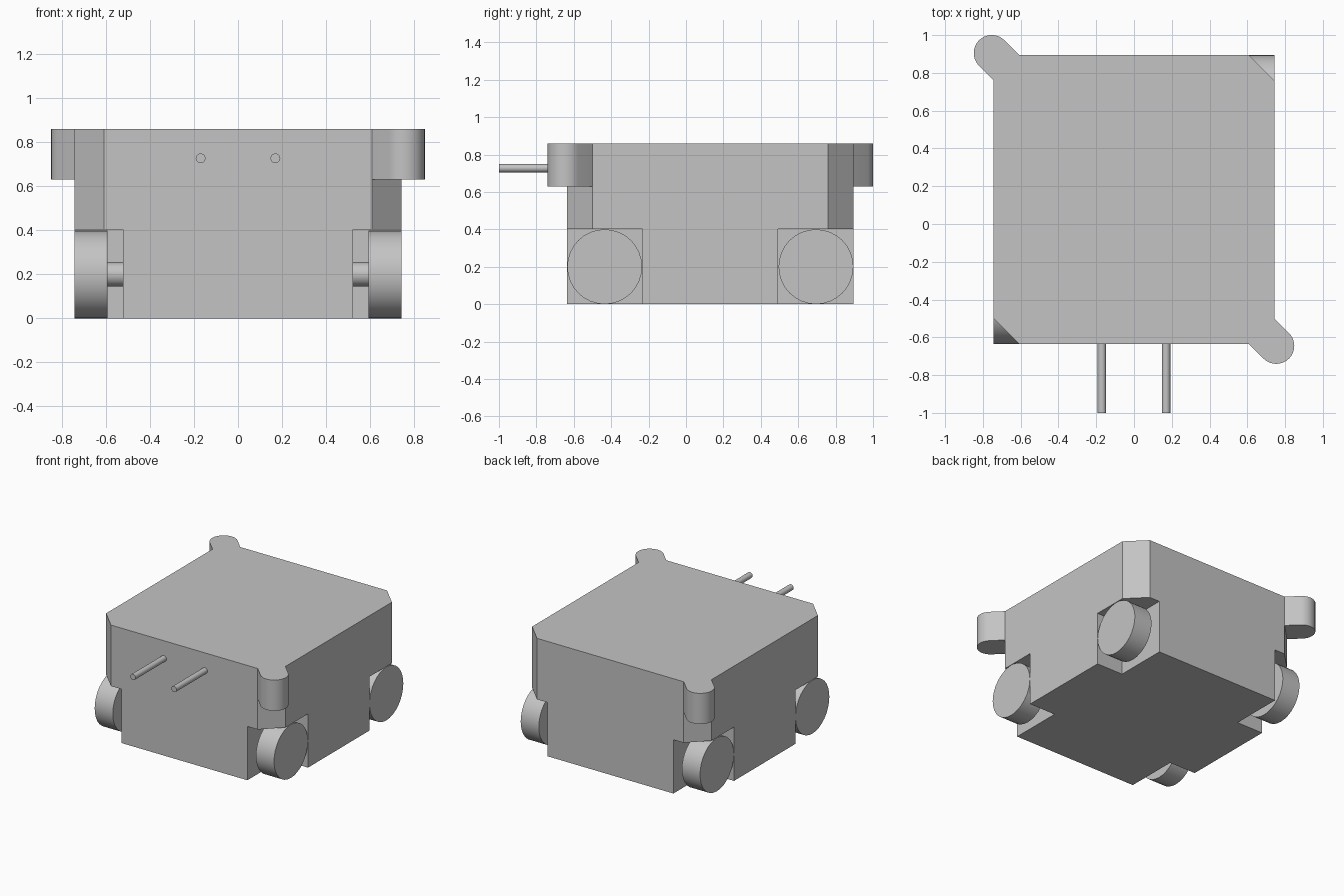
import bpy
import bmesh
import math
from mathutils import Matrix, Vector

old = bpy.data.objects.get("Cube")
if old:
    bpy.data.objects.remove(old, do_unlink=True)

# One plain grey for everything
grey = bpy.data.materials.new("plain grey")
grey.use_nodes = True
GREY = (0.55, 0.55, 0.55, 1)
grey.diffuse_color = GREY
grey.node_tree.nodes["Principled BSDF"].inputs["Base Color"].default_value = GREY

# Main measurements
HALF_X, HALF_Y, MID_Y = 0.743, 0.765, 0.13
HEIGHT, CHAMFER = 0.86, 0.135
WHEEL_R, WHEEL_W, AXLE_R = 0.2, 0.15, 0.055
NOTCH_X, NOTCH_Y, NOTCH_Z = 0.522, 0.402, 0.403
TAB_Z = 0.63


def finish(name, bm, smooth=False):
    bmesh.ops.recalc_face_normals(bm, faces=bm.faces)
    mesh = bpy.data.meshes.new(name)
    bm.to_mesh(mesh)
    bm.free()
    mesh.materials.append(grey)
    ob = bpy.data.objects.new(name, mesh)
    bpy.context.collection.objects.link(ob)
    bpy.ops.object.select_all(action="DESELECT")
    ob.select_set(True)
    bpy.context.view_layer.objects.active = ob
    if smooth:
        bpy.ops.object.shade_smooth_by_angle(angle=math.radians(35))
    return ob


def prism(name, outline, z0, z1, smooth=False):
    bm = bmesh.new()
    base = bm.faces.new([bm.verts.new((x, y, z0)) for x, y in outline])
    top = bmesh.ops.extrude_face_region(bm, geom=[base])["geom"]
    verts = [g for g in top if isinstance(g, bmesh.types.BMVert)]
    bmesh.ops.translate(bm, verts=verts, vec=(0, 0, z1 - z0))
    return finish(name, bm, smooth)


def rod(name, start, end, radius, sides=32):
    a, b = Vector(start), Vector(end)
    turn = (b - a).to_track_quat("Z", "Y").to_matrix().to_4x4()
    bm = bmesh.new()
    bmesh.ops.create_cone(bm, cap_ends=True, segments=sides, radius1=radius, radius2=radius,
                          depth=(b - a).length, matrix=Matrix.Translation((a + b) / 2) @ turn)
    return finish(name, bm, True)


CORNERS = [(1, -1, "front_left"), (-1, -1, "front_right"),
           (1, 1, "back_left"), (-1, 1, "back_right")]

# Body block with cut-off corners
outline = []
for sx, sy in ((1, -1), (1, 1), (-1, 1), (-1, -1)):
    pair = [(sx * (HALF_X - CHAMFER), MID_Y + sy * HALF_Y),
            (sx * HALF_X, MID_Y + sy * (HALF_Y - CHAMFER))]
    outline += pair if sx * sy < 0 else pair[::-1]
body = prism("body", outline, 0, HEIGHT)

# Wheel recesses cut out of the lower corners
bm = bmesh.new()
for sx, sy, _ in CORNERS:
    centre = (sx * (NOTCH_X + 0.25), MID_Y + sy * (HALF_Y - NOTCH_Y + 0.3), NOTCH_Z - 0.3)
    bmesh.ops.create_cube(bm, matrix=Matrix.Translation(centre) @ Matrix.Diagonal((0.5, 0.6, 0.6, 1)))
cutter = finish("wheel_recess_cutter", bm)
cutter.hide_render = True
cut = body.modifiers.new("wheel recesses", "BOOLEAN")
cut.operation, cut.solver, cut.object = "DIFFERENCE", "EXACT", cutter
bpy.context.view_layer.objects.active = body
bpy.ops.object.modifier_apply(modifier=cut.name)
bpy.data.objects.remove(cutter, do_unlink=True)

# Wheels and axles
for sx, sy, place in CORNERS:
    y = MID_Y + sy * (HALF_Y - WHEEL_R)
    inner = HALF_X - WHEEL_W
    rod(place + "_wheel", (sx * inner, y, WHEEL_R), (sx * HALF_X, y, WHEEL_R), WHEEL_R)
    rod(place + "_axle", (sx * NOTCH_X, y, WHEEL_R), (sx * inner, y, WHEEL_R), AXLE_R)

# Rounded corner tabs on one diagonal
TAB_R = CHAMFER / math.sqrt(2)
for sx, sy, place in (CORNERS[0], CORNERS[3]):
    centre = Vector((sx * (HALF_X + 0.01), MID_Y + sy * (HALF_Y + 0.01)))
    facing = math.atan2(sy, sx)
    arc = [centre + TAB_R * Vector((math.cos(facing + t), math.sin(facing + t)))
           for t in (math.pi * (i / 16 - 0.5) for i in range(17))]
    root = [(sx * (HALF_X - CHAMFER), MID_Y + sy * HALF_Y),
            (sx * HALF_X, MID_Y + sy * (HALF_Y - CHAMFER))]
    root.sort(key=lambda p: (Vector(p) - arc[-1]).length)
    prism(place + "_tab", [tuple(p) for p in arc] + root, TAB_Z, HEIGHT, True)

# Twin prongs on the front
for sx, side in ((1, "left"), (-1, "right")):
    rod(side + "_prong", (sx * 0.17, MID_Y - HALF_Y, 0.727), (sx * 0.17, -1, 0.727), 0.022, 20)
